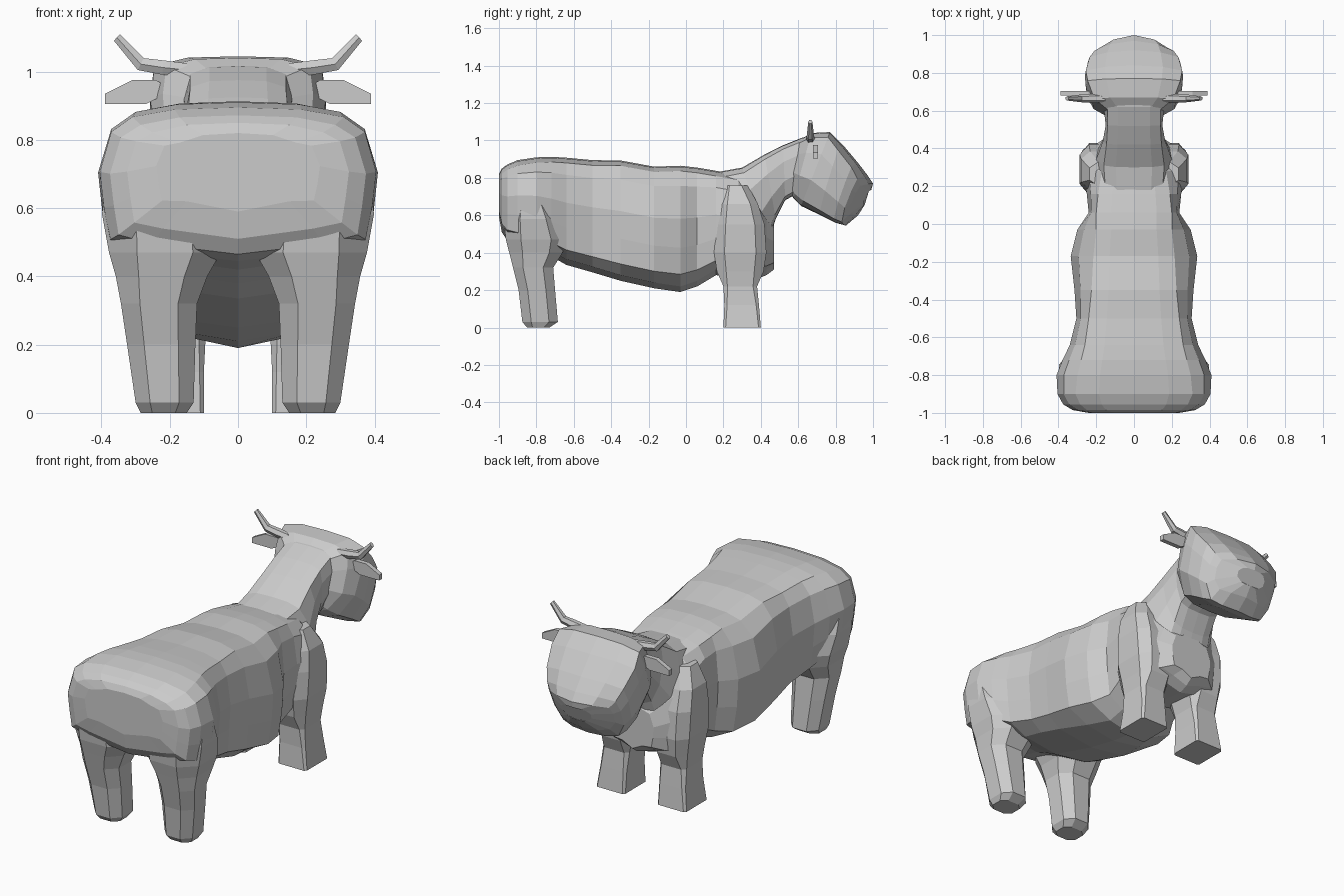
import bpy, bmesh
from mathutils import Vector


def loft(name, rings, mirror=False):
    """Skin closed rings into a capped solid, optionally with an x-mirrored copy."""
    bm = bmesh.new()
    for sx in ((1, -1) if mirror else (1,)):
        vs = [[bm.verts.new((sx * p[0], p[1], p[2])) for p in r] for r in rings]
        n = len(rings[0])
        for a, b in zip(vs, vs[1:]):
            for i in range(n):
                j = (i + 1) % n
                bm.faces.new((a[i], a[j], b[j], b[i]))
        bm.faces.new(vs[0])
        bm.faces.new(vs[-1])
    bmesh.ops.recalc_face_normals(bm, faces=bm.faces)
    me = bpy.data.meshes.new(name)
    bm.to_mesh(me)
    bm.free()
    ob = bpy.data.objects.new(name, me)
    bpy.context.collection.objects.link(ob)
    return ob


def symmetric(half):
    """Complete a half ring that starts and ends on x = 0."""
    return half + [(-x, y, z) for x, y, z in reversed(half[1:-1])]


def torso_ring(y, zt, zb, ridge, hw, belly):
    h = zt - zb
    half = [(0, zt), (ridge * .6, zt - .006), (ridge, zt - .028),
            (ridge * .35 + hw * .65, zt - .16 * h), (hw, zt - .42 * h),
            (hw * .97, zb + .35 * h), (hw * .8 + belly * .2, zb + .14 * h),
            (belly, zb + .03), (0, zb)]
    return symmetric([(x, y, z) for x, z in half])


def slanted_ring(top, bottom, wt, wm, wb, back=0):
    """Ring spanning two (y, z) points; back pulls the sides rearward."""
    t, b = Vector((0, *top)), Vector((0, *bottom))
    pts = []
    for x, f in ((0, 0), (wt * .6, .01), (wt, .07), (wm, .3), (wm * .97, .65),
                 (wb, .93), (wb * .6, .99), (0, 1)):
        p = t.lerp(b, f)
        k = (x / wm) ** 2
        pts.append((x, p.y - back * k, p.z))
    return symmetric(pts)


def leg_ring(z, x0, x1, y0, y1, c=.25):
    cx, cy = (x1 - x0) * c, (y1 - y0) * c
    return [(x0 + cx, y0, z), (x1 - cx, y0, z), (x1, y0 + cy, z), (x1, y1 - cy, z),
            (x1 - cx, y1, z), (x0 + cx, y1, z), (x0, y1 - cy, z), (x0, y0 + cy, z)]


# Torso from rump to chest
body = loft("body", [torso_ring(*s) for s in (
    (-1.0, .82, .59, .17, .24, .15), (-.985, .85, .51, .25, .325, .22),
    (-.955, .872, .465, .285, .375, .25), (-.90, .895, .445, .31, .405, .25),
    (-.80, .91, .42, .30, .41, .22),
    (-.72, .913, .38, .28, .378, .20), (-.64, .908, .335, .26, .34, .21),
    (-.50, .895, .295, .24, .305, .22), (-.35, .893, .25, .225, .315, .22),
    (-.17, .86, .21, .215, .335, .18), (-.03, .865, .19, .20, .30, .14),
    (.06, .855, .22, .20, .24, .13), (.16, .838, .28, .19, .25, .13),
    (.28, .815, .27, .17, .275, .13), (.38, .72, .26, .14, .27, .12),
    (.43, .63, .28, .09, .19, .09), (.47, .57, .31, .06, .13, .06))])

# Hind legs flow into the haunches
hind = loft("hind_legs", [leg_ring(*s) for s in (
    (.0, .15, .285, -.85, -.73), (.03, .13, .30, -.875, -.685),
    (.20, .125, .325, -.895, -.70), (.32, .12, .343, -.925, -.71),
    (.40, .09, .358, -.945, -.66), (.47, .05, .378, -.963, -.64),
    (.58, .04, .398, -.975, -.66, .28), (.70, .04, .395, -.965, -.70, .33))], True)

# Front legs widen into the shoulders
front = loft("front_legs", [leg_ring(*s) for s in (
    (.0, .10, .275, .20, .40, .06), (.12, .10, .26, .205, .39, .08),
    (.22, .095, .255, .20, .38, .12), (.30, .075, .265, .165, .415, .2),
    (.40, .05, .282, .15, .43, .2), (.55, .04, .288, .16, .42, .2),
    (.66, .04, .28, .18, .385, .2), (.76, .04, .235, .20, .33, .25))], True)

# Neck
neck = loft("neck", [slanted_ring(*s) for s in (
    ((.16, .83), (.30, .40), .15, .20, .12), ((.30, .855), (.44, .46), .16, .20, .13),
    ((.42, .925), (.48, .58), .145, .165, .12), ((.52, .975), (.53, .68), .14, .15, .12),
    ((.62, 1.015), (.60, .72), .14, .16, .12), ((.72, 1.03), (.68, .72), .14, .16, .12))])

# Head with broad flat face and rounded muzzle
head = loft("head", [slanted_ring(*s) for s in (
    ((.61, 1.005), (.55, .735), .14, .15, .10), ((.67, 1.04), (.575, .69), .21, .22, .14),
    ((.77, 1.045), (.615, .65), .245, .255, .18), ((.84, .975), (.72, .60), .255, .26, .20, .02),
    ((.92, .88), (.80, .56), .235, .245, .19, .03), ((.97, .815), (.855, .545), .21, .22, .17, .05),
    ((1.0, .77), (.92, .60), .18, .19, .15, .07), ((.99, .735), (.955, .655), .07, .09, .06, .016))])

# Fuse the animal into one skin
bpy.context.view_layer.objects.active = body
for part in (hind, front, neck, head):
    mod = body.modifiers.new("join", 'BOOLEAN')
    mod.operation = 'UNION'
    mod.solver = 'EXACT'
    mod.object = part
    bpy.ops.object.modifier_apply(modifier=mod.name)
    bpy.data.objects.remove(part)

# Horns: tapered, sweeping outward then up
hex_offsets = ((1, 0), (.5, .87), (-.5, .87), (-1, 0), (-.5, -.87), (.5, -.87))
loft("horns", [[(x - b * r * tilt, .665 + a * r, z + b * r) for a, b in hex_offsets]
               for x, z, r, tilt in ((.15, 1.005, .022, 0), (.22, 1.012, .024, .1),
                                     (.285, 1.022, .020, .5), (.355, 1.1, .011, .9))], True)

# Ears: thin flat plates
ear = ((.19, .945), (.24, .975), (.31, .975), (.39, .935), (.39, .905), (.27, .905))
loft("ears", [[(x, y, z) for x, z in ear] for y in (.68, .705)], True)
